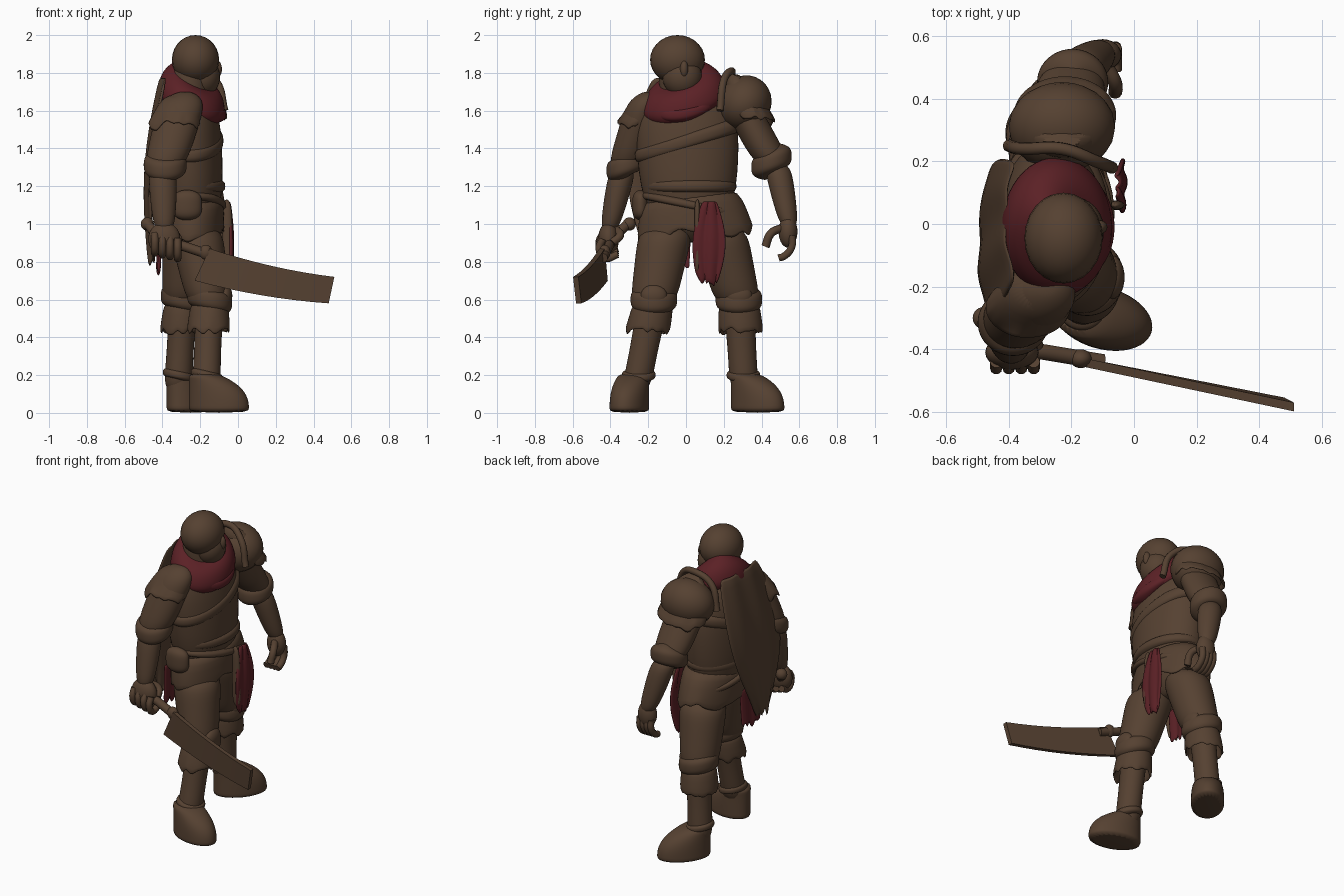
import bpy, bmesh, math, random
from mathutils import Vector

random.seed(4)
cube = bpy.data.objects.get("Cube")
if cube:
    bpy.data.objects.remove(cube)


def material(name, rgb):
    mat = bpy.data.materials.new(name)
    mat.use_nodes = True
    mat.diffuse_color = (*rgb, 1)
    mat.node_tree.nodes["Principled BSDF"].inputs["Base Color"].default_value = (*rgb, 1)
    return mat


BROWN = material("worn_brown", (.092, .053, .031))
RED = material("dark_red", (.105, .015, .019))


def finish(name, bm, mat, subdivide=0, thick=0):
    bmesh.ops.recalc_face_normals(bm, faces=bm.faces)
    mesh = bpy.data.meshes.new(name)
    bm.to_mesh(mesh)
    bm.free()
    mesh.materials.append(mat)
    ob = bpy.data.objects.new(name, mesh)
    bpy.context.collection.objects.link(ob)
    if thick:
        ob.modifiers.new("thickness", 'SOLIDIFY').thickness = thick
    if subdivide:
        ob.modifiers.new("smooth", 'SUBSURF').levels = subdivide
    bpy.ops.object.select_all(action='DESELECT')
    ob.select_set(True)
    bpy.context.view_layer.objects.active = ob
    bpy.ops.object.shade_smooth_by_angle(angle=math.radians(50))
    return ob


def loft(name, rings, mat=BROWN, yaw=0, tilt=(0, 0), ragged=0, sides=24):
    """Skin oval rings (centre, radius_x, radius_y) from top to bottom; ragged leaves a torn open hem."""
    bm, loops = bmesh.new(), []
    cos_yaw, sin_yaw = math.cos(yaw), math.sin(yaw)
    for centre, rx, ry in rings:
        hem = ragged if len(loops) == len(rings) - 1 else 0
        loop = []
        for i in range(sides):
            angle = math.tau * i / sides
            ca, sa = math.cos(angle), math.sin(angle)
            u, v = rx * ca, ry * sa
            rise = tilt[0] * ca + tilt[1] * sa + random.uniform(-hem, hem)
            offset = Vector((u * cos_yaw - v * sin_yaw, u * sin_yaw + v * cos_yaw, rise))
            loop.append(bm.verts.new(centre + offset))
        loops.append(loop)
    for upper, lower in zip(loops, loops[1:]):
        for i in range(sides):
            j = (i + 1) % sides
            bm.faces.new((upper[i], upper[j], lower[j], lower[i]))
    bm.faces.new(loops[0])
    if not ragged:
        bm.faces.new(loops[-1])
    return finish(name, bm, mat, 1, .015 if ragged else 0)


def limb(name, start, end, r0, r1, roundness=8, swell=0, mat=BROWN, tilt=(0, 0)):
    """Tapered form with rounded ends; a low roundness exponent gives sloping ends."""
    start, end, r0, r1 = map(Vector, (start, end, r0, r1))
    rings = []
    for i in range(11):
        side = -math.cos(math.pi * i / 10)
        t = (side + 1) / 2
        scale = max(.2, math.sqrt(1 - abs(side) ** roundness)) * (1 + swell * math.sin(math.pi * t))
        rings.append((start.lerp(end, t), *(r0.lerp(r1, t) * scale)))
    return loft(name, rings, mat, tilt=tilt)


def hem(name, start, end, r0, r1, ragged, tilt=(0, 0)):
    """Flared, torn cloth ring."""
    start, end, r0, r1 = map(Vector, (start, end, r0, r1))
    rings = [(start.lerp(end, t), *r0.lerp(r1, math.sqrt(t))) for t in (0, .3, .7, 1)]
    return loft(name, rings, tilt=tilt, ragged=ragged, sides=32)


def band(name, centre, radii, height, mat=BROWN, tilt=(0, 0)):
    """Rolled strip around a body part."""
    half = Vector((0, 0, height / 2))
    return limb(name, Vector(centre) + half, Vector(centre) - half, radii, radii, 4, mat=mat, tilt=tilt)


def blob(name, loc, size, rot=(0, 0, 0)):
    bm = bmesh.new()
    bmesh.ops.create_uvsphere(bm, u_segments=24, v_segments=14, radius=1)
    ob = finish(name, bm, BROWN)
    ob.location, ob.scale, ob.rotation_euler = loc, size, rot
    return ob


def tube(name, points, radius):
    curve = bpy.data.curves.new(name, 'CURVE')
    curve.dimensions, curve.bevel_depth, curve.bevel_resolution = '3D', radius, 3
    curve.use_fill_caps = True
    spline = curve.splines.new('BEZIER')
    spline.bezier_points.add(len(points) - 1)
    for knot, co in zip(spline.bezier_points, points):
        knot.co, knot.handle_left_type, knot.handle_right_type = co, 'AUTO', 'AUTO'
    curve.materials.append(BROWN)
    ob = bpy.data.objects.new(name, curve)
    bpy.context.collection.objects.link(ob)
    return ob


def sheet(name, top, bottom, widths, mat, belly=0, depth=0, ragged=.04, rows=8, cols=12):
    """Hanging cloth that widens by belly and bows out by depth halfway down."""
    bm, grid = bmesh.new(), []
    top, bottom = Vector(top), Vector(bottom)
    for k in range(rows + 1):
        t = k / rows
        bow = math.sin(math.pi * t)
        width = widths[0] + (widths[1] - widths[0]) * t + belly * bow
        line = []
        for i in range(cols + 1):
            s = i / cols
            x = depth * bow + depth / 2 * math.sin(math.pi * s) + .006 * math.sin(14 * s)
            tear = random.uniform(-ragged, ragged) if k == rows else 0
            line.append(bm.verts.new(top.lerp(bottom, t) + Vector((x, width * (s - .5), tear))))
        grid.append(line)
    for upper, lower in zip(grid, grid[1:]):
        for i in range(cols):
            bm.faces.new((upper[i], upper[i + 1], lower[i + 1], lower[i]))
    return finish(name, bm, mat, 1, .016)


# Head and neck
blob("head", (-.225, -.045, 1.87), (.125, .145, .13))
blob("jaw", (-.19, -.02, 1.78), (.095, .105, .11))
blob("nose", (-.11, -.01, 1.82), (.025, .022, .045))
limb("neck", (-.25, -.03, 1.86), (-.26, 0, 1.5), (.1, .12), (.12, .13))

# Torso, scarf, belts and skirt
limb("torso", (-.27, 0, 1.78), (-.25, .02, .9), (.18, .3), (.18, .24), roundness=3)
limb("scarf", (-.24, -.01, 1.81), (-.25, -.01, 1.57), (.15, .18), (.2, .26), 3, mat=RED, tilt=(-.06, .05))
band("scarf_fold", (-.22, -.01, 1.66), (.16, .19), .1, RED, tilt=(-.08, .03))
band("chest_wrap", (-.26, .01, 1.44), (.185, .285), .13, tilt=(0, .08))
band("belt", (-.25, .02, 1.2), (.185, .25), .1)
band("slung_belt", (-.25, .03, 1.1), (.19, .27), .07, tilt=(0, -.05))
band("hip_pouch", (-.27, -.24, 1.1), (.08, .045), .16)
hem("skirt", (-.25, .02, 1.17), (-.245, .05, .94), (.17, .23), (.175, .31), .045, tilt=(0, .03))

# Hanging cloth
sheet("front_tabard", (-.065, .13, 1.12), (-.06, .12, .69), (.07, .1), RED, belly=.09, depth=.015)
limb("tabard_edge", (-.06, .06, 1.13), (-.05, .06, .74), (.025, .016), (.03, .016))
sheet("back_tabard", (-.42, -.07, 1), (-.43, -.07, .75), (.2, .18), RED)
sheet("cape", (-.39, .01, 1.78), (-.45, -.15, .8), (.38, .1), BROWN, belly=.25, depth=-.05)

# Shoulder guard with raised rim and torn shoulder capes
blob("shoulder_guard", (-.23, .31, 1.64), (.17, .14, .15), rot=(-.6, 0, 0))
hem("guard_skirt", (-.23, .28, 1.79), (-.22, .35, 1.56), (.06, .05), (.17, .13), .03, tilt=(0, -.03))
tube("guard_rim", [(-.4, .25, 1.6), (-.35, .24, 1.76), (-.23, .24, 1.81), (-.12, .2, 1.76), (-.07, .18, 1.6)], .02)
hem("right_shoulder_cape", (-.3, -.2, 1.69), (-.34, -.27, 1.52), (.07, .06), (.14, .1), .04)

# Arms: shoulder, elbow and wrist
ARMS = {
    "right": ((-.28, -.2, 1.7), (-.4, -.33, 1.26), (-.39, -.41, .95)),
    "left": ((-.24, .25, 1.7), (-.19, .48, 1.28), (-.1, .55, .97)),
}
for side, (shoulder, elbow, wrist) in ARMS.items():
    shoulder, elbow, wrist = map(Vector, (shoulder, elbow, wrist))
    limb(side + "_sleeve", shoulder, elbow, (.13, .1), (.11, .1), roundness=5)
    band(side + "_sleeve_roll", elbow.lerp(shoulder, .12), (.115, .108), .14, tilt=(0, .03))
    limb(side + "_forearm", elbow + Vector((0, 0, .05)), wrist, (.075, .07), (.05, .045), swell=.12)

# Right fist
blob("right_palm", (-.39, -.41, .92), (.085, .055, .09))
for i in range(4):
    x, z = -.44 + .04 * i, .9 - .01 * i
    tube("right_finger", [(x, -.44, z + .05), (x, -.46, z), (x, -.43, z - .05), (x, -.36, z - .03)], .02)
tube("right_thumb", [(-.38, -.37, .97), (-.33, -.35, .94), (-.31, -.39, .9)], .022)

# Left open hand
blob("left_palm", (-.1, .54, .96), (.06, .05, .085))
for i in range(4):
    x = -.14 + .027 * i
    tube("left_finger", [(x, .56, .94), (x, .56, .88), (x, .52, .83), (x, .49, .82)], .02)
tube("left_thumb", [(-.09, .51, .98), (-.06, .45, .95), (-.06, .42, .88)], .022)

# Legs: hip, knee, ankle, middle of the foot and foot direction
LEGS = {
    "right": ((-.23, -.1, 1), (-.15, -.17, .6), (-.17, -.27, .1), (-.1, -.3, 0), -.28),
    "left": ((-.25, .17, 1), (-.29, .28, .6), (-.32, .31, .1), (-.25, .38, 0), .9),
}
for side, (hip, knee, ankle, foot, yaw) in LEGS.items():
    hip, knee, ankle, foot = map(Vector, (hip, knee, ankle, foot))
    limb(side + "_trouser", hip, knee.lerp(ankle, .1), (.15, .15), (.11, .12))
    band(side + "_knee_wrap", knee, (.12, .125), .14, tilt=(-.02, 0))
    blob(side + "_knee_pad", knee + Vector((.08, 0, .02)), (.04, .07, .06))
    hem(side + "_cuff", knee, knee.lerp(ankle, .34), (.09, .1), (.115, .12), .025)
    limb(side + "_boot_shaft", knee, ankle, (.08, .09), (.08, .08), swell=-.1)
    band(side + "_boot_strap", knee.lerp(ankle, .8), (.085, .09), .06, tilt=(-.015, 0))
    ahead = Vector((math.cos(yaw), math.sin(yaw), 0))
    rings = []
    for i in range(9):
        height = 1 - i / 8
        shrink = .09 * height ** 3
        centre = foot - ahead * shrink + Vector((0, 0, .21 * height))
        rings.append((centre, .165 - shrink, .1 - shrink / 4))
    loft(side + "_boot_foot", rings, yaw=yaw)

# Cleaver sword: grip, pommel, collar and broad curved blade
tube("sword_grip", [(-.48, -.31, 1), (-.4, -.39, .92), (-.28, -.41, .88), (-.1, -.44, .82)], .026)
blob("sword_pommel", (-.48, -.3, 1), (.035, .035, .035))
blob("sword_collar", (-.17, -.43, .85), (.035, .03, .04))
bm = bmesh.new()
spine, edge = [], []
for i in range(9):
    t = i / 8
    x, curve = -.15 + .66 * t, .07 * t * t
    y = -.45 - .14 * t
    spine.append(bm.verts.new((x, y - .008, .87 - .22 * t + curve)))
    edge.append(bm.verts.new((x - .08 + .05 * t, y + .008, .7 - .19 * t + curve)))
faces = [bm.faces.new((spine[i], spine[i + 1], edge[i + 1], edge[i])) for i in range(8)]
extruded = bmesh.ops.extrude_face_region(bm, geom=faces)["geom"]
moved = [v for v in extruded if isinstance(v, bmesh.types.BMVert)]
bmesh.ops.translate(bm, vec=(0, .028, 0), verts=moved)
finish("sword_blade", bm, BROWN)
